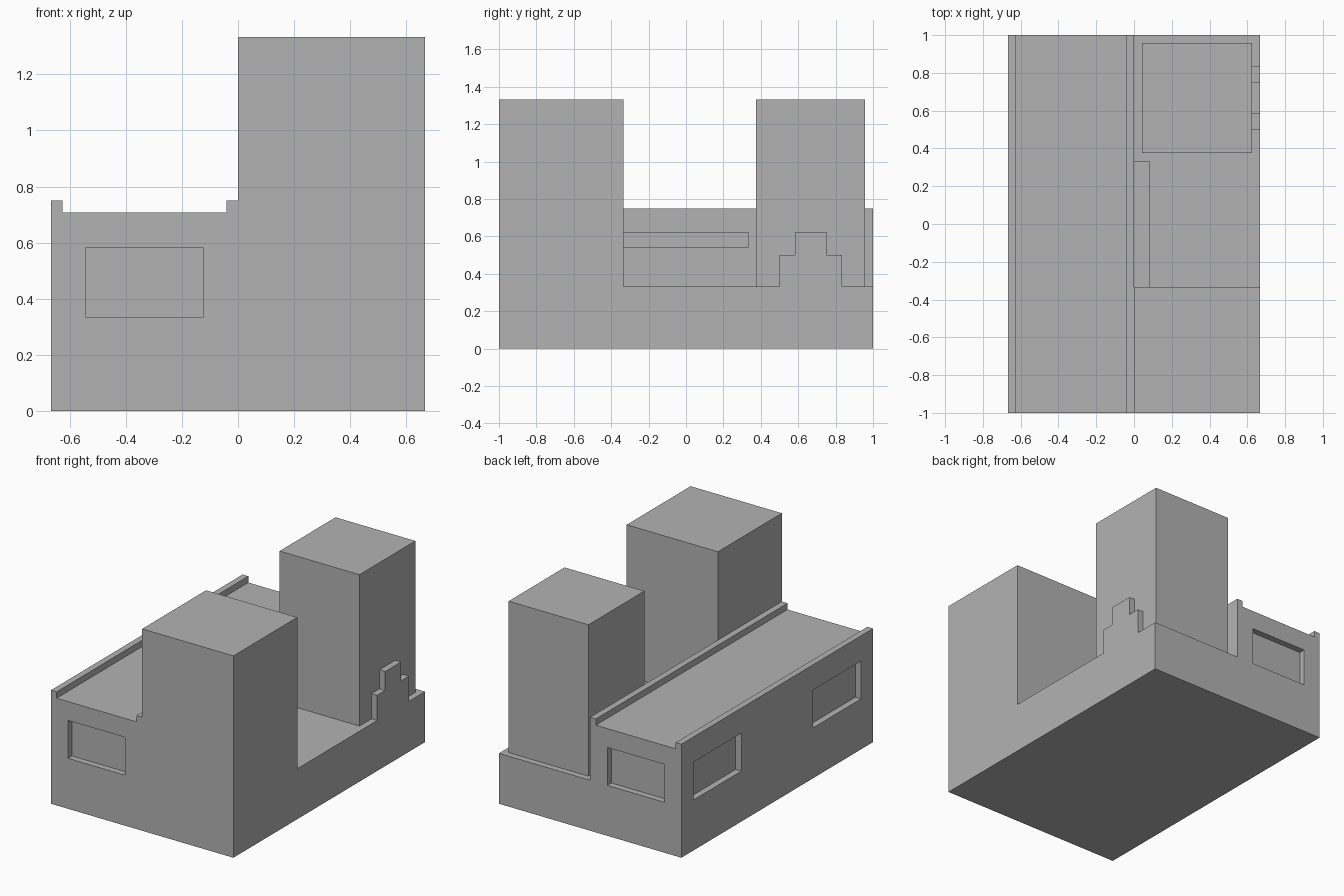
import bpy
import bmesh

U = 1 / 24  # building module

if "Cube" in bpy.data.objects:
    bpy.data.objects.remove(bpy.data.objects["Cube"], do_unlink=True)

stone = bpy.data.materials.new("grey_stone")
stone.use_nodes = True
grey = (0.45, 0.45, 0.45, 1)
stone.diffuse_color = grey
stone.node_tree.nodes["Principled BSDF"].inputs["Base Color"].default_value = grey


def extrude(name, profile, axis, start, end):
    """Extrude a closed profile along x or y; profile points are (other axis, z)."""
    bm = bmesh.new()
    place = (lambda p, s: (s, p[0], p[1])) if axis == "x" else (lambda p, s: (p[0], s, p[1]))
    face = bm.faces.new([bm.verts.new([c * U for c in place(p, start)]) for p in profile])
    moved = bmesh.ops.extrude_face_region(bm, geom=[face])["geom"]
    shift = [0, 0, 0]
    shift["xy".index(axis)] = (end - start) * U
    bmesh.ops.translate(bm, vec=shift,
                        verts=[g for g in moved if isinstance(g, bmesh.types.BMVert)])
    bmesh.ops.recalc_face_normals(bm, faces=bm.faces)
    mesh = bpy.data.meshes.new(name)
    bm.to_mesh(mesh)
    bm.free()
    mesh.materials.append(stone)
    obj = bpy.data.objects.new(name, mesh)
    bpy.context.scene.collection.objects.link(obj)
    return obj


def box(name, x, y, z):
    rect = [(x[0], z[0]), (x[1], z[0]), (x[1], z[1]), (x[0], z[1])]
    return extrude(name, rect, "y", *y)


def combine(target, part, operation):
    """Merge or cut a part, then discard the helper."""
    mod = target.modifiers.new(part.name, "BOOLEAN")
    mod.object, mod.operation, mod.solver = part, operation, "EXACT"
    bpy.context.view_layer.objects.active = target
    bpy.ops.object.modifier_apply(modifier=mod.name)
    bpy.data.objects.remove(part, do_unlink=True)


# Long hall with parapets on one side, low courtyard floor on the other
section = [(-16, 0), (16, 0), (16, 8), (0, 8), (0, 18), (-1, 18),
           (-1, 17), (-15, 17), (-15, 18), (-16, 18)]
building = extrude("building", section, "y", -24, 24)

# Tall front block
combine(building, box("front_block", (0, 16), (-24, -8), (4, 32)), "UNION")

# Recessed windows on both ends and along the outer side
for side in (-1, 1):
    ends = sorted((side * 23, side * 26))
    combine(building, box("end_window", (-13, -3), ends, (8, 14)), "DIFFERENCE")
    span = sorted((side * 9, side * 21))
    combine(building, box("side_window", (-18, -15), span, (8, 14)), "DIFFERENCE")

# Rear tower standing on the courtyard floor
combine(building, box("rear_tower", (1, 15), (9, 23), (6, 32)), "UNION")

# Shelf along the courtyard wall
combine(building, box("wall_shelf", (-0.5, 2), (-8.5, 8), (13, 15)), "UNION")

# Stepped crest on the courtyard edge
steps = [(12, 6), (20, 6), (20, 12), (18, 12), (18, 15), (14, 15), (14, 12), (12, 12)]
combine(building, extrude("stepped_crest", steps, "x", 15, 16), "UNION")
